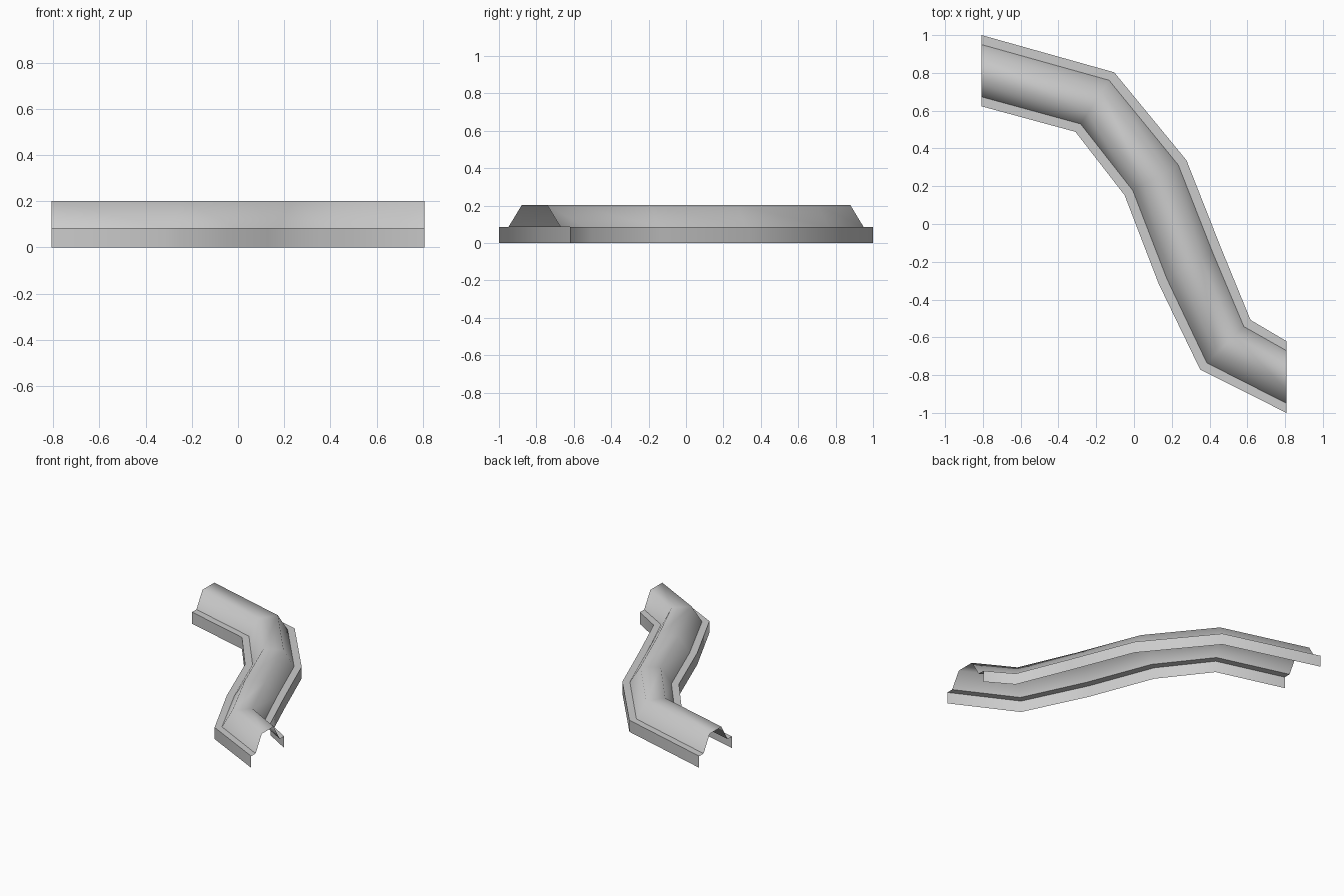
import bpy
import bmesh
from mathutils import Vector

cube = bpy.data.objects.get("Cube")
if cube:
    bpy.data.objects.remove(cube)

# Plain grey sheet
grey = bpy.data.materials.new("light_grey")
grey.use_nodes = True
colour = (0.6, 0.6, 0.6, 1)
grey.diffuse_color = colour
grey.node_tree.nodes["Principled BSDF"].inputs["Base Color"].default_value = colour

# Plan outline: back rim and front rim at each bend
BACK_RIM = [(-0.807, 1.0), (-0.105, 0.803), (0.278, 0.337),
            (0.46, -0.125), (0.617, -0.508), (0.807, -0.62)]
FRONT_RIM = [(-0.807, 0.623), (-0.31, 0.488), (-0.05, 0.153),
             (0.13, -0.315), (0.35, -0.77), (0.807, -1.0)]

# Channel section: fraction across the width, height
LEDGE, CROWN = 0.133, 0.32
LOW, HIGH = 0.085, 0.202
half = [(0, 0), (0, LOW), (LEDGE, LOW), (CROWN, HIGH)]
SECTION = half + [(1 - t, z) for t, z in reversed(half)]
CREASES = (1, 2, 5, 6)  # hard folds at the ledges

# Sweep the section along the bends
bm = bmesh.new()
rows = []
for back, front in zip(BACK_RIM, FRONT_RIM):
    a, b = Vector(back), Vector(front)
    rows.append([bm.verts.new((*a.lerp(b, t), z)) for t, z in SECTION])

for r0, r1 in zip(rows, rows[1:]):
    for j in range(len(SECTION) - 1):
        face = bm.faces.new((r0[j], r0[j + 1], r1[j + 1], r1[j]))
        face.smooth = True
    for j in CREASES:
        bm.edges.get((r0[j], r1[j])).smooth = False

mesh = bpy.data.meshes.new("curved_channel")
bm.to_mesh(mesh)
bm.free()
mesh.materials.append(grey)
channel = bpy.data.objects.new("curved_channel", mesh)
bpy.context.collection.objects.link(channel)
